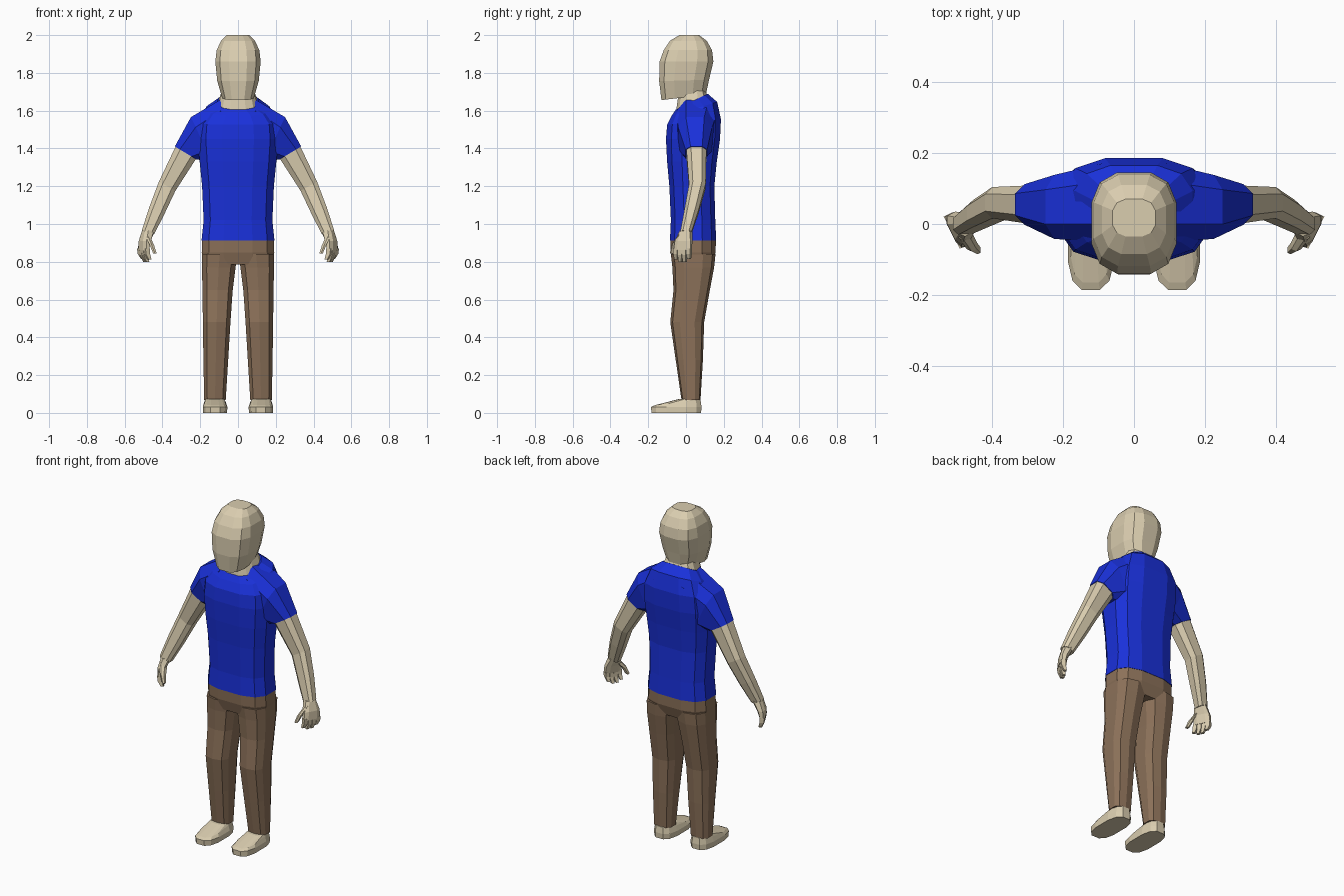
import bpy, bmesh, math
from mathutils import Vector as V


def material(name, rgb):
    m = bpy.data.materials.new(name)
    m.diffuse_color = (*rgb, 1)
    return m


SKIN = material("skin", (0.70, 0.61, 0.43))
BLUE = material("shirt_blue", (0.01, 0.03, 0.70))
BROWN = material("trouser_brown", (0.26, 0.165, 0.10))


def loft(name, rings, mat, n=12, power=0.7, mirror=False):
    """Skin a row of rounded-box rings; each ring is (centre, half axis u, half axis v)."""
    bm = bmesh.new()
    peak = math.cos(math.pi / n) ** power
    loops = []
    for c, u, v in rings:
        loop = []
        for i in range(n):
            a = 2 * math.pi * (i + 0.5) / n
            x, y = (math.copysign(abs(f) ** power / peak, f) for f in (math.cos(a), math.sin(a)))
            loop.append(bm.verts.new(V(c) + V(u) * x + V(v) * y))
        loops.append(loop)
    for a, b in zip(loops, loops[1:]):
        for i in range(n):
            j = (i + 1) % n
            bm.faces.new((a[i], a[j], b[j], b[i]))
    bm.faces.new(loops[0])
    bm.faces.new(loops[-1])
    bmesh.ops.recalc_face_normals(bm, faces=bm.faces)
    mesh = bpy.data.meshes.new(name)
    bm.to_mesh(mesh)
    bm.free()
    mesh.materials.append(mat)
    ob = bpy.data.objects.new(name, mesh)
    bpy.context.collection.objects.link(ob)
    if mirror:
        ob.modifiers.new("mirror", 'MIRROR')
    return ob


def level(z, x0, x1, y0, y1, tilt=0.0):
    """Horizontal ring from its extents; tilt raises it towards the back."""
    hy = (y1 - y0) / 2
    return ((x0 + x1) / 2, (y0 + y1) / 2, z), ((x1 - x0) / 2, 0, 0), (0, hy, hy * tilt)


def body(z, hx, y0, y1, tilt=0.0):
    return level(z, -hx, hx, y0, y1, tilt)


def limb(x, y, z, hu, hv, deg):
    """Ring across the arm, leaning by deg in the front view."""
    a = math.radians(deg)
    return (x, y, z), (hu * math.cos(a), 0, hu * math.sin(a)), (0, hv, 0)


# Head and neck
loft("head", [
    body(1.67, 0.083, -0.13, 0.105, 0.12),
    body(1.76, 0.11, -0.142, 0.122, 0.03),
    body(1.86, 0.12, -0.14, 0.145),
    body(1.92, 0.113, -0.118, 0.138),
    body(1.97, 0.09, -0.085, 0.11),
    body(2.00, 0.06, -0.035, 0.07)], SKIN)
loft("neck", [
    body(1.62, 0.107, -0.055, 0.115, 0.5),
    body(1.65, 0.10, -0.05, 0.11, 0.45),
    body(1.70, 0.085, -0.04, 0.10, 0.2)], SKIN)

# Shirt
loft("shirt_body", [
    body(0.912, 0.193, -0.085, 0.16),
    body(1.02, 0.182, -0.08, 0.155),
    body(1.20, 0.19, -0.088, 0.15),
    body(1.33, 0.203, -0.10, 0.163),
    body(1.45, 0.212, -0.106, 0.18),
    body(1.54, 0.205, -0.10, 0.185, 0.1),
    body(1.61, 0.165, -0.075, 0.165, 0.3),
    body(1.647, 0.108, -0.055, 0.115, 0.5)], BLUE)
loft("sleeve", [
    limb(0.09, 0.06, 1.53, 0.13, 0.11, 90),
    limb(0.195, 0.048, 1.45, 0.128, 0.09, 65),
    limb(0.277, 0.055, 1.376, 0.067, 0.057, 31)], BLUE, n=8, mirror=True)

# Arms
loft("arm", [
    limb(0.265, 0.055, 1.39, 0.06, 0.05, 31),
    limb(0.277, 0.055, 1.376, 0.063, 0.053, 31),
    limb(0.375, 0.06, 1.20, 0.05, 0.044, 29),
    limb(0.43, 0.03, 1.07, 0.044, 0.038, 24),
    limb(0.477, 0.0, 0.955, 0.034, 0.03, 20)], SKIN, n=8, mirror=True)

# Hands: palm, four fingers and a thumb
ACROSS = V((-0.45, -0.89, 0))
THICK = V((0.89, -0.45, 0))
loft("palm", [
    ((0.474, 0, 0.965), ACROSS * 0.03, THICK * 0.03),
    ((0.494, -0.012, 0.91), ACROSS * 0.046, THICK * 0.023),
    ((0.500, -0.018, 0.862), ACROSS * 0.05, THICK * 0.016)], SKIN, n=8, mirror=True)
for i, tip in enumerate((0.815, 0.80, 0.80, 0.812)):
    root = V((0.500, -0.018, 0.87)) + ACROSS * (0.0255 * (i - 1.5))
    end = V((root.x - 0.014, root.y, tip))
    mid = (root + end) / 2 + V((0.005, 0, 0))
    loft(f"finger_{i + 1}", [
        (root, ACROSS * 0.012, THICK * 0.014),
        (mid, ACROSS * 0.0115, THICK * 0.012),
        (end, ACROSS * 0.008, THICK * 0.008)], SKIN, n=4, mirror=True)
loft("thumb", [
    ((0.477, -0.025, 0.935), (0.016, 0, 0.01), (0, 0.02, 0)),
    ((0.457, -0.06, 0.89), (0.014, 0, 0.006), (0, 0.015, 0)),
    ((0.44, -0.074, 0.845), (0.009, 0, 0), (0, 0.01, 0))], SKIN, n=6, mirror=True)

# Trousers
loft("trouser_seat", [
    body(0.915, 0.19, -0.083, 0.158),
    body(0.85, 0.192, -0.08, 0.157),
    body(0.785, 0.18, -0.062, 0.135)], BROWN)
loft("trouser_leg", [
    level(0.84, 0.003, 0.19, -0.076, 0.152),
    level(0.77, 0.013, 0.191, -0.068, 0.145),
    level(0.65, 0.028, 0.188, -0.063, 0.123),
    level(0.48, 0.04, 0.186, -0.08, 0.093),
    level(0.28, 0.052, 0.183, -0.052, 0.087),
    level(0.068, 0.065, 0.179, -0.022, 0.075)], BROWN, n=10, mirror=True)

# Feet
loft("foot", [
    level(0.0, 0.058, 0.185, -0.183, 0.08),
    level(0.032, 0.056, 0.186, -0.185, 0.082),
    level(0.055, 0.066, 0.178, -0.165, 0.077, 0.12),
    level(0.073, 0.075, 0.172, -0.04, 0.07)], SKIN, n=12, mirror=True)
